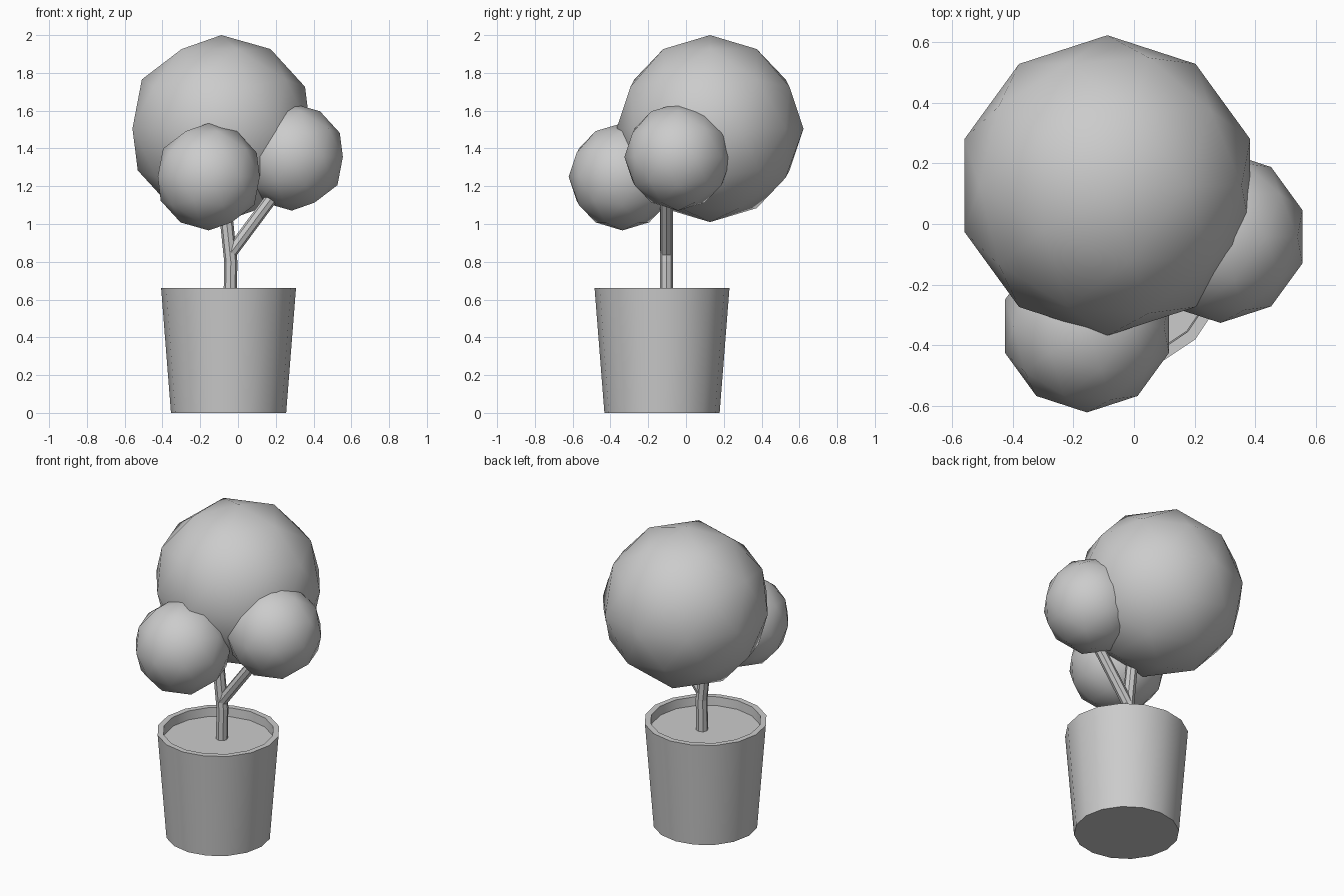
import bpy, bmesh, math
from mathutils import Vector

cube = bpy.data.objects.get("Cube")
if cube:
    bpy.data.objects.remove(cube, do_unlink=True)

# One plain grey for everything
grey = bpy.data.materials.new("plain_grey")
grey.use_nodes = True
colour = (0.6, 0.6, 0.6, 1)
grey.diffuse_color = colour
grey.node_tree.nodes["Principled BSDF"].inputs["Base Color"].default_value = colour


def lathe(name, centre, profile, sides):
    """Revolve (radius, z) points into a closed shell."""
    bm = bmesh.new()
    rings = []
    for r, z in profile:
        angles = [math.tau * i / sides for i in range(sides)]
        rings.append([bm.verts.new((r * math.cos(a), r * math.sin(a), z)) for a in angles])
    for low, high in zip(rings, rings[1:]):
        for i in range(sides):
            j = (i + 1) % sides
            bm.faces.new((low[i], low[j], high[j], high[i]))
    bm.faces.new(rings[0][::-1])
    bm.faces.new(rings[-1])
    mesh = bpy.data.meshes.new(name)
    bm.to_mesh(mesh)
    bm.free()
    obj = bpy.data.objects.new(name, mesh)
    obj.location = centre
    bpy.context.collection.objects.link(obj)
    mesh.materials.append(grey)
    bpy.ops.object.select_all(action="DESELECT")
    obj.select_set(True)
    bpy.context.view_layer.objects.active = obj
    bpy.ops.object.shade_smooth_by_angle(angle=math.radians(30))


def stem(name, points, radius):
    """Eight-sided tube along a path."""
    curve = bpy.data.curves.new(name, "CURVE")
    curve.dimensions = "3D"
    curve.bevel_depth = radius
    curve.bevel_resolution = 2
    curve.use_fill_caps = True
    spline = curve.splines.new("POLY")
    spline.use_smooth = False
    spline.points.add(len(points) - 1)
    for p, co in zip(spline.points, points):
        p.co = (*co, 1)
    curve.materials.append(grey)
    obj = bpy.data.objects.new(name, curve)
    bpy.context.collection.objects.link(obj)
    bpy.ops.object.select_all(action="DESELECT")
    obj.select_set(True)
    bpy.context.view_layer.objects.active = obj
    bpy.ops.object.convert(target="MESH")


def foliage(name, centre, radius):
    bpy.ops.mesh.primitive_ico_sphere_add(subdivisions=2, radius=radius, location=centre)
    obj = bpy.context.object
    obj.name = name
    obj.data.materials.append(grey)
    bpy.ops.object.shade_smooth()


# Tapered pot with a rim and sunken soil
lathe("pot", (-0.05, -0.127, 0),
      [(0.305, 0), (0.357, 0.66), (0.322, 0.66), (0.318, 0.605)], 16)

# Trunk and side branch
y = -0.103
stem("trunk", [(-0.042, y, 0.59), (-0.038, y, 0.8), (-0.085, y, 1.25)], 0.035)
stem("branch", [(-0.04, y, 0.845), (0.25, y, 1.235)], 0.033)

# Leaf balls
foliage("large_crown", (-0.088, 0.127, 1.505), 0.495)
foliage("front_crown", (-0.155, -0.337, 1.25), 0.284)
foliage("left_crown", (0.285, -0.042, 1.355), 0.284)
